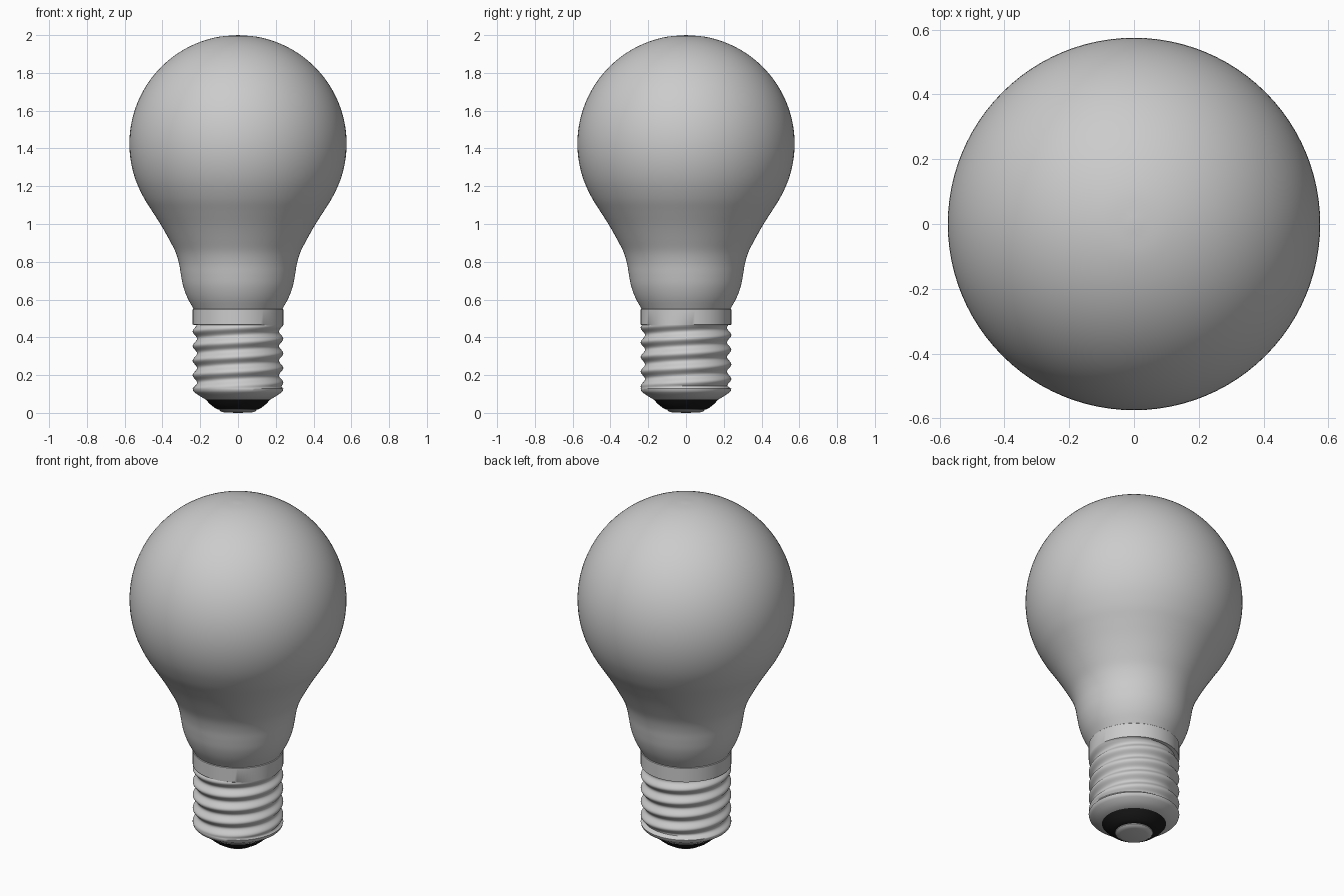
import bpy, math
from mathutils import Vector

if "Cube" in bpy.data.objects:
    bpy.data.objects.remove(bpy.data.objects["Cube"])

SEG = 96
PITCH = 0.0775


def lathe(name, rows, radius=None, color=None, angle=40):
    """Revolve (r, z) rows about z; radius(r, z, a) may vary with the angle."""
    verts, rings, faces = [], [], []
    for r, z in rows:
        start = len(verts)
        if r < 1e-5:
            verts.append((0, 0, z))
            rings.append([start] * SEG)
            continue
        for i in range(SEG):
            a = 2 * math.pi * i / SEG
            rr = radius(r, z, a) if radius else r
            verts.append((rr * math.cos(a), rr * math.sin(a), z))
        rings.append(list(range(start, start + SEG)))
    for low, up in zip(rings, rings[1:]):
        for i in range(SEG):
            j = (i + 1) % SEG
            quad = list(dict.fromkeys((low[i], low[j], up[j], up[i])))
            faces.append(quad)
    mesh = bpy.data.meshes.new(name)
    mesh.from_pydata(verts, [], faces)
    ob = bpy.data.objects.new(name, mesh)
    bpy.context.collection.objects.link(ob)
    if color:
        mat = bpy.data.materials.new(name + "_material")
        mat.diffuse_color = color
        mat.use_nodes = True
        mat.node_tree.nodes["Principled BSDF"].inputs["Base Color"].default_value = mat.diffuse_color
        mesh.materials.append(mat)
    bpy.ops.object.select_all(action='DESELECT')
    ob.select_set(True)
    bpy.context.view_layer.objects.active = ob
    bpy.ops.object.shade_smooth_by_angle(angle=math.radians(angle))
    return ob


def smooth(points, n=5):
    """Catmull-Rom curve through the points."""
    p = [Vector(q) for q in points]
    p = [2 * p[0] - p[1]] + p + [2 * p[-1] - p[-2]]
    out = []
    for a, b, c, d in zip(p, p[1:], p[2:], p[3:]):
        for k in range(n):
            t = k / n
            out.append(0.5 * (2 * b + (c - a) * t + (2 * a - 5 * b + 4 * c - d) * t * t
                              + (3 * b - a - 3 * c + d) * t ** 3))
    return [tuple(q) for q in out + [p[-2]]]


# Glass envelope: flowing neck, then a spherical dome
neck = [(0.235, 0.55), (0.268, 0.61), (0.29, 0.67), (0.302, 0.73), (0.312, 0.79),
        (0.33, 0.85), (0.36, 0.91), (0.405, 0.99), (0.453, 1.066)]
dome = [(0.575 * math.cos(math.radians(d)), 1.425 + 0.575 * math.sin(math.radians(d)))
        for d in range(-30, 90, 10)] + [(0, 2.0)]
lathe("glass_bulb", smooth(neck + dome, 4), angle=60)


# Screw cap: helical groove below a plain collar
def thread(r, z, a):
    if not 0.128 < z < 0.4655:
        return r
    trough = 0.412 + PITCH * (a + math.pi / 2) / (2 * math.pi)
    fade = min(1, (z - 0.128) / 0.015)
    return r - 0.023 * fade * (0.5 + 0.5 * math.cos(2 * math.pi * (z - trough) / PITCH))


cap = [(0.165, 0.07), (0.17, 0.07), (0.205, 0.091), (0.229, 0.107), (0.237, 0.116), (0.24, 0.128)]
cap += [(0.24, 0.13 + 0.335 * i / 56) for i in range(57)]
cap += [(0.24, 0.467), (0.24, 0.548), (0.238, 0.55), (0.225, 0.55)]
lathe("screw_cap", cap, thread)

# Black insulator
lathe("insulator", [(0, 0.018), (0.105, 0.018), (0.125, 0.028), (0.15, 0.048), (0.17, 0.07), (0, 0.07)],
      color=(0.01, 0.01, 0.01, 1))

# Bottom contact button
lathe("contact", [(0, 0), (0.07, 0.002), (0.088, 0.006), (0.098, 0.014), (0.1, 0.025), (0, 0.025)])
